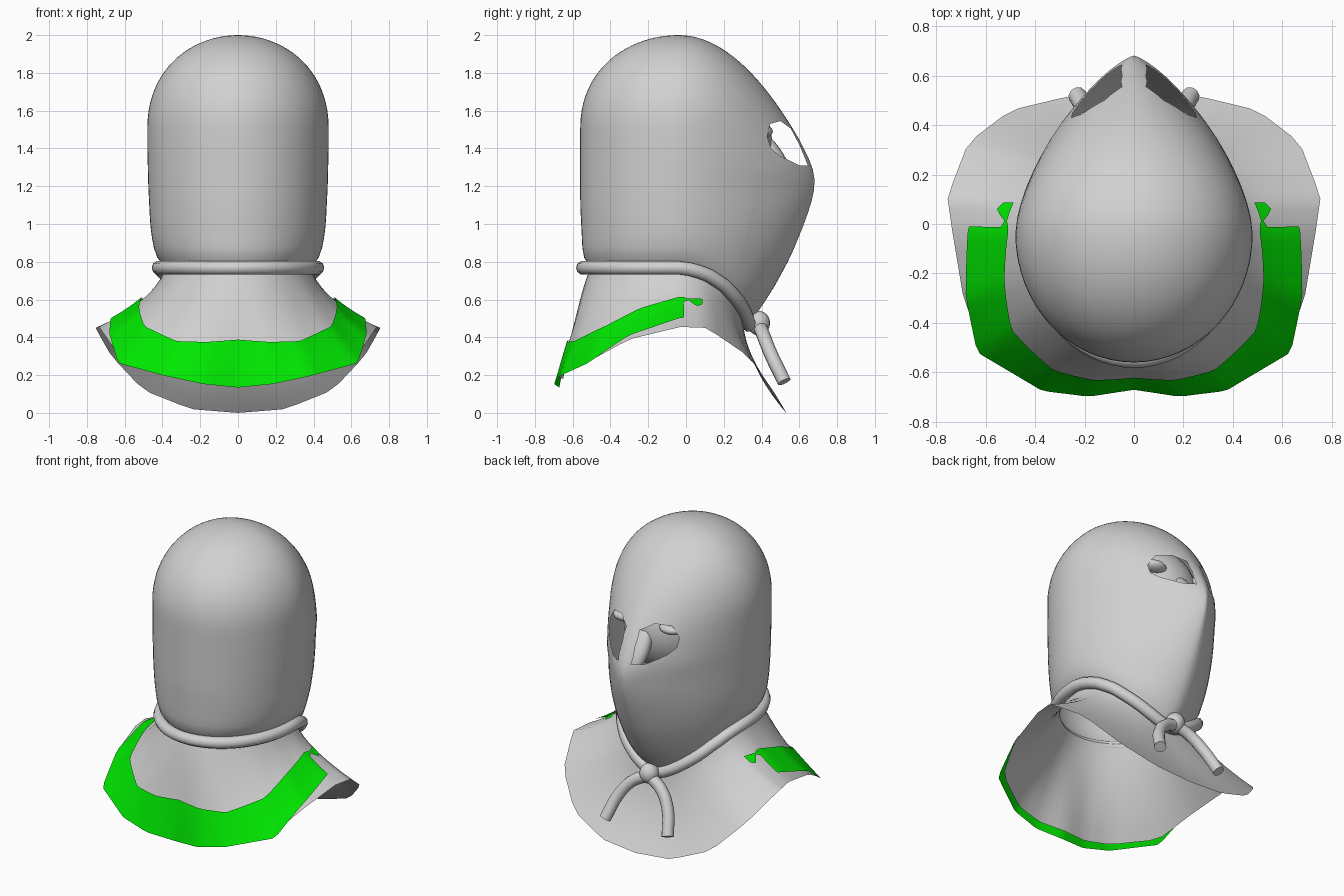
import bpy, bmesh, math
from mathutils import Vector, Matrix

if "Cube" in bpy.data.objects:
    bpy.data.objects.remove(bpy.data.objects["Cube"])

N, ROWS, Y0 = 64, 36, -0.04   # columns around, rows up, depth of the widest line


def material(name, rgb):
    m = bpy.data.materials.new(name)
    m.diffuse_color = (*rgb, 1)
    m.use_nodes = True
    m.node_tree.nodes["Principled BSDF"].inputs["Base Color"].default_value = m.diffuse_color
    return m


GREY = material("cloth grey", (0.64, 0.64, 0.64))
GREEN = material("band green", (0.0, 0.8, 0.0))


def interp(table, t):
    """Piecewise linear lookup in rows of (key, value...)."""
    for a, b in zip(table, table[1:]):
        if t <= b[0]:
            k = max(0.0, (t - a[0]) / (b[0] - a[0]))
            return Vector([p + (q - p) * k for p, q in zip(a[1:], b[1:])] + [0])
    return Vector(list(table[-1][1:]) + [0])


WIDTH = [(0.45, 0.35), (0.6, 0.40), (0.77, 0.42), (0.9, 0.452), (1.0, 0.465), (1.2, 0.475), (1.4, 0.48)]
FACE = [(0.46, 0.37), (0.53, 0.42), (0.68, 0.515), (0.83, 0.595), (1.0, 0.665),
        (1.1, 0.70), (1.18, 0.718), (1.25, 0.722), (1.32, 0.703), (1.43, 0.648)]
RIM_Z = [(0, 0.768), (0.12, 0.76), (0.27, 0.735), (0.47, 0.675), (0.72, 0.58), (1, 0.465)]
HEM = [(0, 0, -0.65, 0.18), (0.1, 0.18, -0.675, 0.19), (0.2, 0.36, -0.65, 0.22),
       (0.3, 0.61, -0.50, 0.28), (0.4, 0.69, -0.30, 0.39), (0.5, 0.735, -0.03, 0.455),
       (0.6, 0.755, 0.11, 0.45), (0.7, 0.67, 0.33, 0.30), (0.8, 0.50, 0.46, 0.12),
       (0.9, 0.25, 0.52, 0.02), (1, 0, 0.53, 0)]


def fold(t):
    """Turn a full-circle position 0..2 into a half position and a side."""
    return (t, 1) if t <= 1 else (2 - t, -1)


def section(t, z):
    """Teardrop cross-section of the hood: round skull, pointed face."""
    t, side = fold(t)
    dome = max(0.0, 1 - (max(0.0, z - 1.5) / 0.5) ** 2.2) ** 0.5
    w = interp(WIDTH, z)[0] * dome
    if t <= 0.5:
        a = t * math.pi
        back = (0.505 + 0.015 * min(1, max(0, (z - 0.8) / 0.3))) * dome
        return Vector((side * w * math.sin(a), Y0 - back * math.cos(a), z))
    s = math.sin((t - 0.5) * math.pi)
    depth = interp(FACE, z)[0] if z < 1.43 else 0.86 * math.sqrt(max(0.0, 2 - z))
    k = min(1, max(0, (z - 1.2) / 0.8, 0.4 * min(1, (1.2 - z) / 0.4)))
    x = (1 - s ** 1.6) ** 0.8 * (1 - k) + math.sqrt(max(0.0, 1 - s * s)) * k
    return Vector((side * w * x, Y0 + depth * s, z))


def rim_height(t):
    t, _ = fold(t)
    return 0.768 if t <= 0.5 else interp(RIM_Z, math.sin((t - 0.5) * math.pi))[0]


def rim(t):
    return section(t, rim_height(t))


def cloth(t, z):
    """Hood surface, pinched in under the cord."""
    p = section(t, z)
    k = 1 - 0.08 * math.exp(-((z - rim_height(t)) / 0.04) ** 2)
    return Vector((p.x * k, Y0 + (p.y - Y0) * k, z))


def cape_point(t, v):
    """Flared profile from the neck rim down to the hem."""
    h, side = fold(t)
    a, e = cloth(t, rim_height(t)), interp(HEM, h)
    e = Vector((e[0] * side, e[1], e[2]))
    k = min(1, h / 0.5)
    c = a.lerp(e, 0.4 - 0.28 * k)
    c.z = a.z + (e.z - a.z) * (0.2 + 0.3 * k)
    return a * (1 - v) ** 2 + c * 2 * v * (1 - v) + e * v * v


def grid(bm, rows, closed):
    vs = [[bm.verts.new(p) for p in r] for r in rows]
    n = len(rows[0])
    for r0, r1 in zip(vs, vs[1:]):
        for i in range(n if closed else n - 1):
            j = (i + 1) % n
            bm.faces.new((r0[i], r0[j], r1[j], r1[i]))


def finish(name, bm, mat, angle=60):
    me = bpy.data.meshes.new(name)
    bm.to_mesh(me)
    bm.free()
    ob = bpy.data.objects.new(name, me)
    bpy.context.collection.objects.link(ob)
    me.materials.append(mat)
    bpy.ops.object.select_all(action='DESELECT')
    ob.select_set(True)
    bpy.context.view_layer.objects.active = ob
    bpy.ops.object.shade_smooth_by_angle(angle=math.radians(angle))


def ball(name, pos, size, tilt=0.0):
    bm = bmesh.new()
    mat = Matrix.LocRotScale(Vector(pos), Matrix.Rotation(tilt, 3, 'X').to_quaternion(), Vector(size))
    bmesh.ops.create_uvsphere(bm, u_segments=20, v_segments=12, radius=1, matrix=mat)
    finish(name, bm, GREY)


def rope(name, pts, closed=False):
    cu = bpy.data.curves.new(name, 'CURVE')
    cu.dimensions = '3D'
    cu.bevel_depth, cu.bevel_resolution, cu.use_fill_caps = 0.037, 3, True
    cu.resolution_u = 6
    sp = cu.splines.new('POLY' if closed else 'BEZIER')
    if closed:
        sp.points.add(len(pts) - 1)
        for p, q in zip(sp.points, pts):
            p.co = (*q, 1)
        sp.use_cyclic_u = True
        sp.use_smooth = True
    else:
        sp.bezier_points.add(len(pts) - 1)
        for p, q in zip(sp.bezier_points, pts):
            p.co = q
            p.handle_left_type = p.handle_right_type = 'AUTO'
    cu.materials.append(GREY)
    bpy.context.collection.objects.link(bpy.data.objects.new(name, cu))


# Hood
ts = [2 * i / N for i in range(N)]
bm = bmesh.new()
rows = []
for r in range(ROWS + 1):
    u = math.sin(r / ROWS * math.pi / 2)
    rows.append([cloth(t, rim_height(t) + (2 - rim_height(t)) * u) for t in ts])
grid(bm, rows, True)
bmesh.ops.remove_doubles(bm, verts=bm.verts[:], dist=1e-4)

# Eye openings: slice the face along the outline, then remove the inside
EYE = [(0.43, 1.46), (0.445, 1.53), (0.5, 1.545), (0.555, 1.505), (0.60, 1.42),
       (0.645, 1.31), (0.60, 1.31), (0.5, 1.36), (0.45, 1.40)]
inside = [f for f in bm.faces if f.calc_center_median().y > 0.2]
for (ya, za), (yb, zb) in zip(EYE, EYE[1:] + EYE[:1]):
    co, no = Vector((0, ya, za)), Vector((0, zb - za, ya - yb)).normalized()
    geom = set(inside)
    for f in inside:
        geom.update(f.verts)
        geom.update(f.edges)
    res = bmesh.ops.bisect_plane(bm, geom=list(geom), dist=1e-5, plane_co=co, plane_no=no)
    faces = {g for g in res['geom'] if isinstance(g, bmesh.types.BMFace)}
    faces.update(f for f in inside if f.is_valid)
    inside = [f for f in faces if (f.calc_center_median() - co).dot(no) > 0]
bmesh.ops.delete(bm, geom=inside, context='FACES')
bmesh.ops.recalc_face_normals(bm, faces=bm.faces[:])
finish("hood", bm, GREY, 120)

# Face behind the eye openings
ball("inner_face", (0, 0.06, 1.42), (0.32, 0.40, 0.36))
ball("nose", (0, 0.47, 1.35), (0.06, 0.05, 0.16), math.radians(32))
for side, name in ((1, "right"), (-1, "left")):
    ball("eyelid_" + name, (side * 0.17, 0.40, 1.49), (0.075, 0.06, 0.035))

# Cape flaring from the neck
bm = bmesh.new()
grid(bm, [[cape_point(t, r / 10) for t in ts] for r in range(10, -1, -1)], True)
finish("cape", bm, GREY)


# Green band lying on the cape, between an upper and a lower line
def band(name, t0, t1, steps, upper, lower):
    bm = bmesh.new()
    rows = []
    for r in range(7):
        row = []
        for i in range(steps + 1):
            t = t0 + (t1 - t0) * i / steps
            va, vb = interp(upper, abs(t))[0], interp(lower, abs(t))[0]
            v, tt, d = va + (vb - va) * r / 6, t % 2, 0.002
            p = cape_point(tt, v)
            du = cape_point((tt + d) % 2, v) - cape_point((tt - d) % 2, v)
            dv = cape_point(tt, v + d) - cape_point(tt, v - d)
            n = du.cross(dv).normalized()
            row.append(p + n * (0.012 if n.z > 0 else -0.012))
        rows.append(row)
    grid(bm, rows[::-1], False)
    finish(name, bm, GREEN)


band("green_band", -0.515, 0.515, 66,
     [(0, 0.76), (0.2, 0.78), (0.35, 0.66), (0.5, 0.52)],
     [(0, 1.05), (0.3, 1.04), (0.4, 0.97), (0.515, 0.87)])
for side, name in ((1, "right"), (-1, "left")):
    band("green_patch_" + name, side * 0.515, side * 0.58, 4,
         [(0.515, 0.52), (0.53, 0.54), (0.58, 0.50)],
         [(0.515, 0.60), (0.53, 0.56), (0.56, 0.66), (0.58, 0.60)])

# Neck cord, knot and hanging ends
rope("neck_cord", [rim(t) for t in ts], True)
ball("knot", (0, 0.385, 0.475), (0.06, 0.06, 0.065))
for side, name in ((1, "right"), (-1, "left")):
    rope("cord_end_" + name, [(side * x, y, z) for x, y, z in
         ((0, 0.39, 0.46), (0.10, 0.41, 0.41), (0.18, 0.45, 0.31), (0.23, 0.52, 0.165))])
